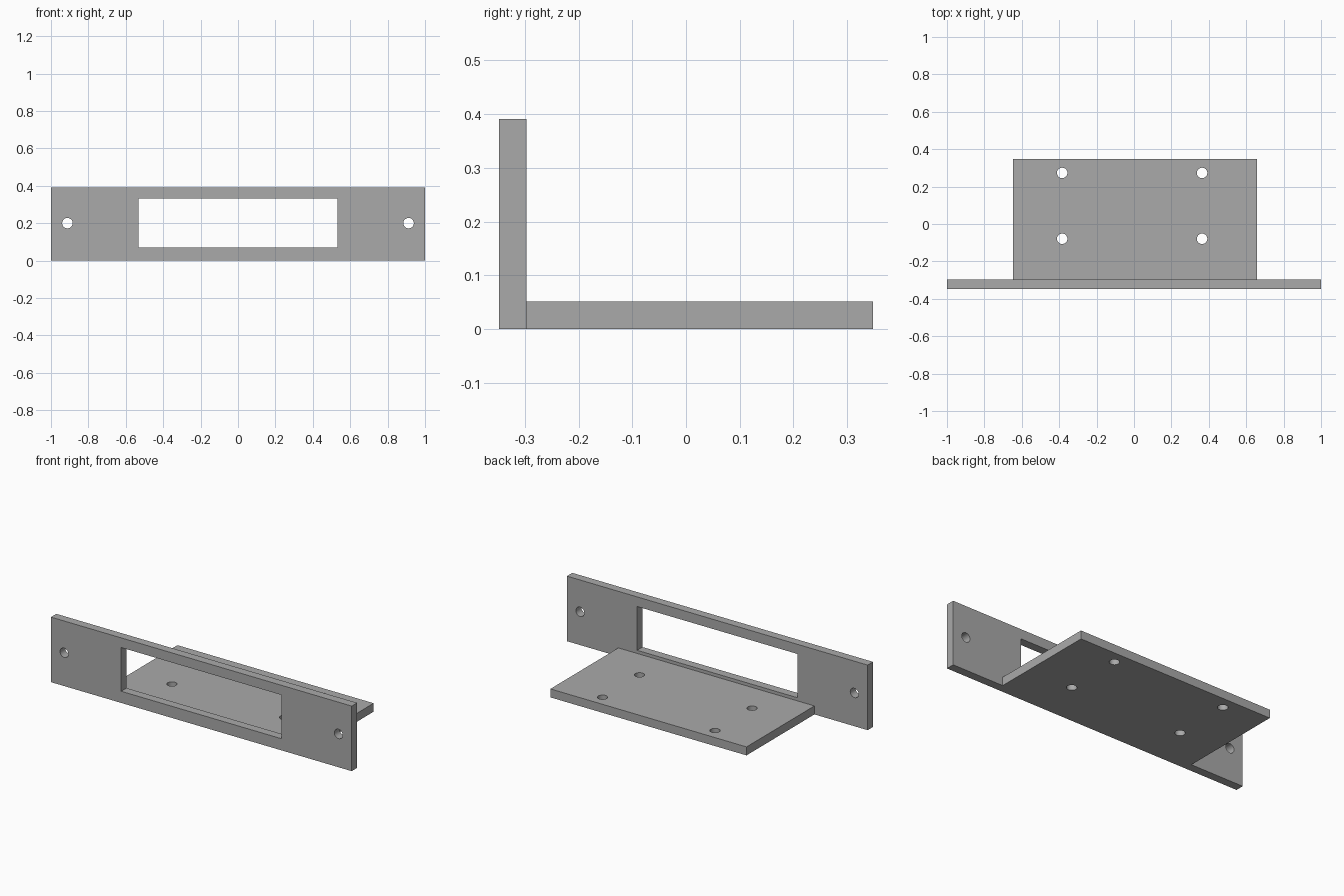
import bpy
from math import pi

cube = bpy.data.objects.get("Cube")
if cube:
    bpy.data.objects.remove(cube, do_unlink=True)

# Single grey finish
GREY = (0.4, 0.4, 0.4, 1.0)
grey = bpy.data.materials.new("plain_grey")
grey.use_nodes = True
grey.diffuse_color = GREY
grey.node_tree.nodes["Principled BSDF"].inputs["Base Color"].default_value = GREY

HOLE_RADIUS = 0.028
THICK = 0.051


def box(name, low, high):
    """Box spanning two opposite corners."""
    bpy.ops.mesh.primitive_cube_add(size=1, location=[(a + b) / 2 for a, b in zip(low, high)])
    obj = bpy.context.object
    obj.name = obj.data.name = name
    obj.scale = [b - a for a, b in zip(low, high)]
    bpy.ops.object.transform_apply(location=False, rotation=False, scale=True)
    obj.data.materials.append(grey)
    return obj


def drill(location, rotation=(0, 0, 0)):
    """Cutter for a round screw hole."""
    bpy.ops.mesh.primitive_cylinder_add(vertices=32, radius=HOLE_RADIUS, depth=THICK * 3,
                                        location=location, rotation=rotation)
    cutter = bpy.context.object
    cutter.data.materials.append(grey)
    return cutter


def cut(target, cutters):
    """Subtract the cutters, then discard them."""
    bpy.context.view_layer.objects.active = target
    for cutter in cutters:
        mod = target.modifiers.new("cut", 'BOOLEAN')
        mod.operation, mod.solver, mod.object = 'DIFFERENCE', 'EXACT', cutter
        bpy.ops.object.modifier_apply(modifier=mod.name)
        bpy.data.objects.remove(cutter, do_unlink=True)
    bpy.ops.object.select_all(action='DESELECT')
    target.select_set(True)
    bpy.ops.object.shade_smooth_by_angle(angle=pi / 6)


FRONT, BACK = -0.348, 0.348
JOIN = FRONT + THICK

# Upright face plate with a display window and two screw holes
face_plate = box("face_plate", (-1, FRONT, 0), (1, JOIN, 0.391))
window = box("window_cutter", (-0.533, FRONT - 0.1, 0.07), (0.533, JOIN + 0.1, 0.333))
side_holes = [drill((x, FRONT + THICK / 2, 0.2), (pi / 2, 0, 0)) for x in (-0.912, 0.912)]
cut(face_plate, [window] + side_holes)

# Flat mounting shelf behind, with four screw holes
shelf = box("mounting_shelf", (-0.646, JOIN, 0), (0.658, BACK, THICK))
cut(shelf, [drill((x, y, THICK / 2)) for x in (-0.384, 0.364) for y in (-0.079, 0.273)])
